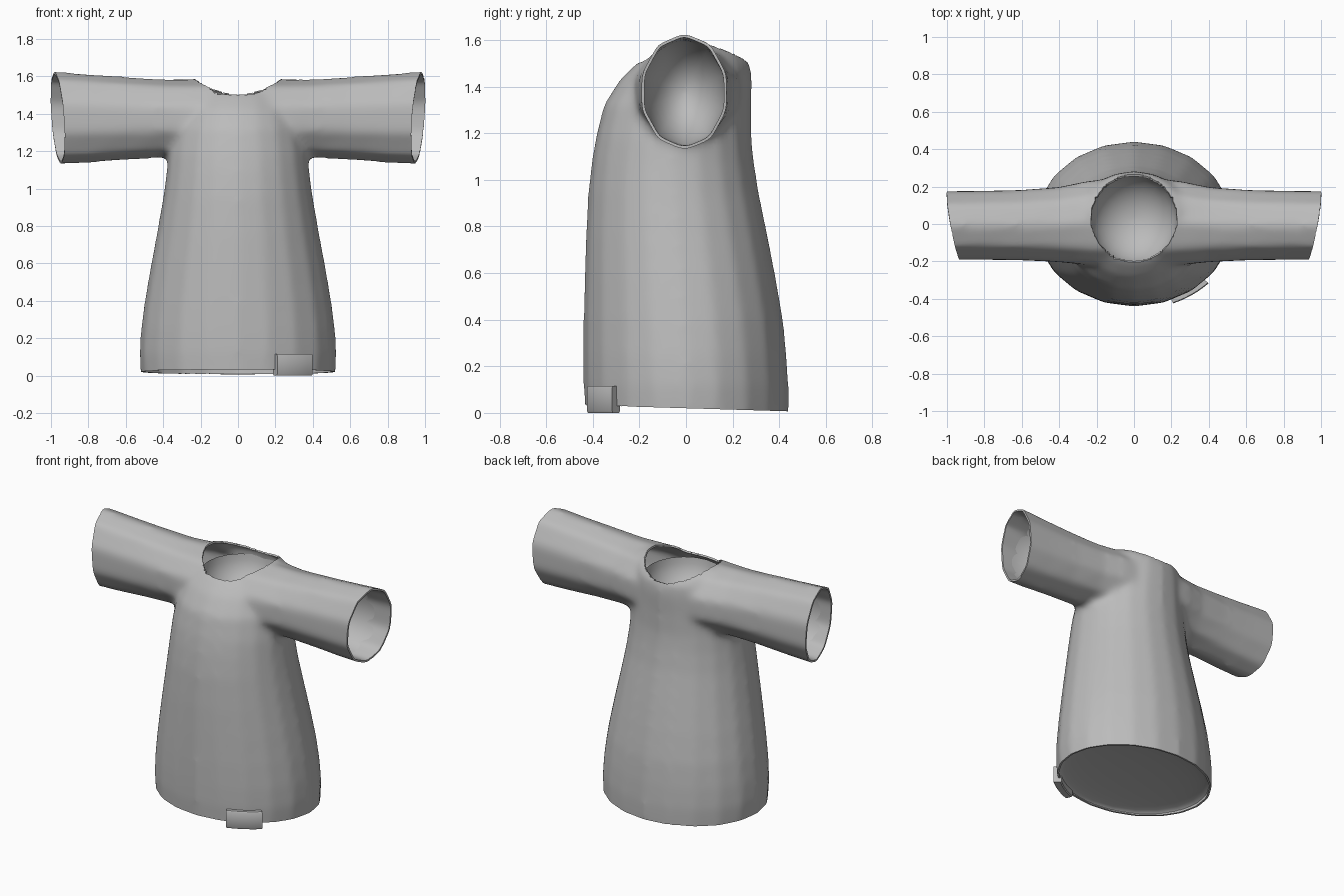
import bpy, bmesh
from math import cos, sin, pi, radians
from mathutils import Vector

if "Cube" in bpy.data.objects:
    bpy.data.objects.remove(bpy.data.objects["Cube"])

cloth = bpy.data.materials.new("grey_cloth")
cloth.use_nodes = True
GREY = (0.5, 0.5, 0.5, 1)
cloth.diffuse_color = GREY
cloth.node_tree.nodes["Principled BSDF"].inputs["Base Color"].default_value = GREY


def loft(name, rings, open_start=False):
    """Skin through a list of rings with equal point counts, capped at the ends."""
    bm = bmesh.new()
    rows = [[bm.verts.new(p) for p in ring] for ring in rings]
    n = len(rows[0])
    for a, b in zip(rows, rows[1:]):
        for i in range(n):
            j = (i + 1) % n
            bm.faces.new((a[i], a[j], b[j], b[i]))
    if not open_start:
        bm.faces.new(rows[0])
    bm.faces.new(rows[-1])
    bmesh.ops.recalc_face_normals(bm, faces=bm.faces)
    mesh = bpy.data.meshes.new(name)
    bm.to_mesh(mesh)
    bm.free()
    obj = bpy.data.objects.new(name, mesh)
    bpy.context.collection.objects.link(obj)
    mesh.materials.append(cloth)
    return obj


def level_ring(z, half_width, front, back, n=20):
    mid, depth = (front + back) / 2, (back - front) / 2
    return [(half_width * cos(2 * pi * i / n), mid + depth * sin(2 * pi * i / n), z)
            for i in range(n)]


def upright_ring(x, y, z, ry, rz, n=10):
    return [(x, y + ry * sin(2 * pi * i / n), z + rz * cos(2 * pi * i / n))
            for i in range(n)]


def boolean(obj, other, operation):
    mod = obj.modifiers.new(operation, 'BOOLEAN')
    mod.operation = operation
    mod.solver = 'EXACT'
    mod.object = other


def bake(obj):
    """Turn the modifier result into the object's own mesh."""
    graph = bpy.context.evaluated_depsgraph_get()
    mesh = bpy.data.meshes.new_from_object(obj.evaluated_get(graph))
    obj.modifiers.clear()
    obj.data = mesh


def smooth(obj, angle):
    bpy.ops.object.select_all(action='DESELECT')
    obj.select_set(True)
    bpy.context.view_layer.objects.active = obj
    bpy.ops.object.shade_smooth_by_angle(angle=radians(angle))


def lining(name, rim, inward):
    """Rounded bowl that closes an opening from a rim towards an inward offset."""
    centre = sum((Vector(p) for p in rim), Vector()) / len(rim)
    rings = []
    for k in range(9):
        t = radians(10.9 * k)
        rings.append([centre + (Vector(p) - centre) * cos(t) + Vector(inward) * sin(t)
                      for p in rim])
    smooth(loft(name, rings, open_start=True), 80)


# Body: height, half width, front, back
profile = [
    (-0.15, 0.505, -0.425, 0.435), (0.02, 0.522, -0.434, 0.44),
    (0.12, 0.528, -0.44, 0.44), (0.25, 0.52, -0.441, 0.432),
    (0.40, 0.50, -0.44, 0.417), (0.58, 0.469, -0.436, 0.386),
    (0.75, 0.437, -0.431, 0.353), (0.95, 0.402, -0.42, 0.312),
    (1.08, 0.384, -0.405, 0.292), (1.18, 0.374, -0.388, 0.281),
    (1.32, 0.35, -0.354, 0.28), (1.43, 0.32, -0.285, 0.283),
    (1.50, 0.30, -0.213, 0.276), (1.55, 0.28, -0.11, 0.23),
    (1.59, 0.24, -0.01, 0.13),
]
shirt = loft("shirt", [level_ring(*p) for p in profile])

# Sleeves: one tube straight through the shoulders
half = [(0.0, 0.01, 1.38, 0.255, 0.218), (0.25, 0.005, 1.375, 0.235, 0.212),
        (0.40, -0.003, 1.375, 0.21, 0.212), (0.60, -0.006, 1.375, 0.197, 0.226),
        (0.80, -0.007, 1.375, 0.193, 0.241), (1.0, -0.008, 1.377, 0.192, 0.254),
        (1.15, -0.008, 1.377, 0.192, 0.258)]
path = [(-s[0], *s[1:]) for s in reversed(half[1:])] + half
sleeves = loft("sleeve_helper", [upright_ring(*s) for s in path])

# Neck opening cutter
NECK_X, NECK_FRONT, NECK_BACK = 0.23, -0.205, 0.266
neck = loft("neck_cutter", [level_ring(z, NECK_X, NECK_FRONT, NECK_BACK) for z in (1.1, 2)])
for helper in (sleeves, neck):
    helper.hide_render = True

# Merge, blend the armpits and shoulders, then cut the neck
boolean(shirt, sleeves, 'UNION')
remesh = shirt.modifiers.new("blend", 'REMESH')
remesh.mode = 'VOXEL'
remesh.voxel_size = 0.02
relax = shirt.modifiers.new("relax", 'SMOOTH')
relax.factor = 0.5
relax.iterations = 12
bake(shirt)
boolean(shirt, neck, 'DIFFERENCE')
bake(shirt)
for helper in (sleeves, neck):
    bpy.data.objects.remove(helper)

# Open the neck, hem and cuffs
bm = bmesh.new()
bm.from_mesh(shirt.data)
mid, depth = (NECK_FRONT + NECK_BACK) / 2, (NECK_BACK - NECK_FRONT) / 2
walls = []
for f in bm.faces:
    c = f.calc_center_median()
    if c.z > 1.05 and (c.x / NECK_X) ** 2 + ((c.y - mid) / depth) ** 2 < 1.001:
        walls.append(f)
bmesh.ops.delete(bm, geom=walls, context='FACES')
cuts = [((0, 0, 0.02), (0, -0.03, -1))]
for side in (1, -1):
    cuts.append(((side * 0.965, 0, 1.375), (side, -0.18, -0.07)))
for point, normal in cuts:
    bmesh.ops.bisect_plane(bm, geom=bm.verts[:] + bm.edges[:] + bm.faces[:],
                           plane_co=point, plane_no=Vector(normal).normalized(),
                           clear_outer=True)
bmesh.ops.remove_doubles(bm, verts=bm.verts, dist=0.003)
bm.to_mesh(shirt.data)
bm.free()

# Cloth thickness
shell = shirt.modifiers.new("thickness", 'SOLIDIFY')
shell.thickness = 0.012
shell.offset = -1
bake(shirt)
shirt.data.materials.clear()
shirt.data.materials.append(cloth)
smooth(shirt, 50)

# Inner linings that close the hem, neck and sleeves
lining("hem_lining", level_ring(0.037, 0.513, -0.427, 0.432), (0, 0, 0.04))
lining("neck_lining", level_ring(1.47, 0.235, -0.215, 0.268), (0, 0, -0.22))
for side, label in ((1, "left"), (-1, "right")):
    lining(label + "_sleeve_lining",
           upright_ring(side * 0.91, -0.008, 1.377, 0.182, 0.239), (-side * 0.35, 0, 0))

# Folded tag around the front hem
rings = []
for i in range(7):
    t = radians(-67.6 + 24 * i / 6)
    rings.append([(0.52 * s * cos(t), 0.433 * s * sin(t), z)
                  for s, z in ((0.95, 0.006), (0.965, 0), (1.05, 0), (1.06, 0.008),
                               (1.06, 0.108), (1.05, 0.115), (0.95, 0.115))])
tag = loft("hem_tag", rings)
smooth(tag, 40)
